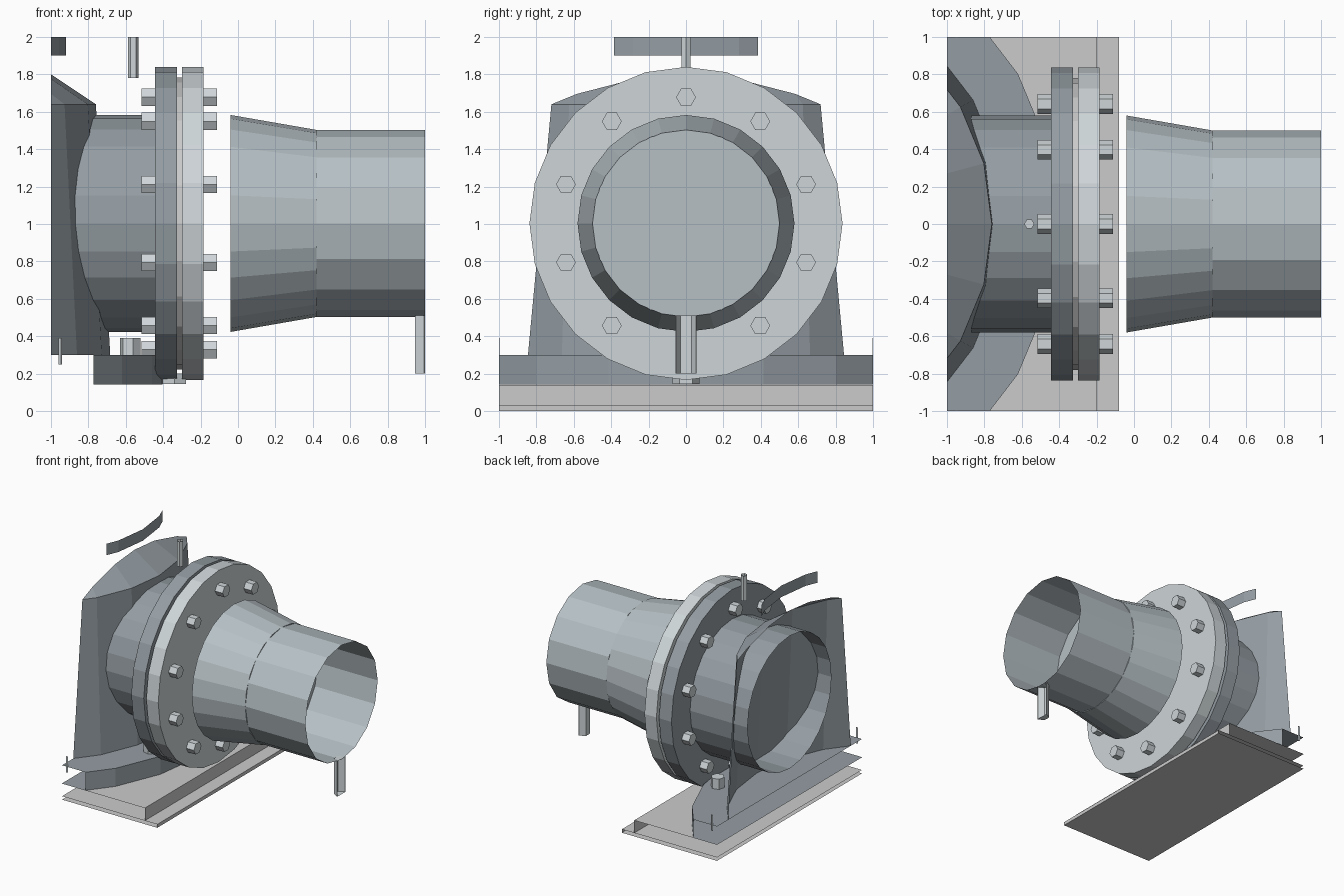
import bpy, bmesh, math
from mathutils import Vector

if "Cube" in bpy.data.objects:
    bpy.data.objects.remove(bpy.data.objects["Cube"])

SLATE = (0.30, 0.34, 0.37, 1)
PIPE = (0.47, 0.53, 0.56, 1)
LIGHT = (0.62, 0.67, 0.69, 1)
STONE = (0.66, 0.64, 0.64, 1)
VX = -2.01   # vessel axis, outside the cropped block
AZ = 1.003   # nozzle axis height
mats = {}


def material(col):
    if col not in mats:
        mats[col] = bpy.data.materials.new("paint_%d" % len(mats))
        mats[col].diffuse_color = col
    return mats[col]


def finish(name, bm, col):
    """Crop to the 2 unit block, leaving cut edges open."""
    for co, no in (((1, 0, 0), (1, 0, 0)), ((-1, 0, 0), (-1, 0, 0)),
                   ((0, 1, 0), (0, 1, 0)), ((0, -1, 0), (0, -1, 0)),
                   ((0, 0, 2), (0, 0, 1))):
        bmesh.ops.bisect_plane(bm, geom=bm.verts[:] + bm.edges[:] + bm.faces[:], dist=1e-5,
                               plane_co=Vector(co), plane_no=Vector(no), clear_outer=True)
    me = bpy.data.meshes.new(name)
    bm.to_mesh(me)
    bm.free()
    me.materials.append(material(col))
    ob = bpy.data.objects.new(name, me)
    bpy.context.collection.objects.link(ob)


def revolve(name, profile, sides, col, axis="X", centre=(0, 0), rot=0.0):
    """Turn (radius, height) points round an axis parallel to X or Z."""
    bm = bmesh.new()
    rings = []
    for r, h in profile:
        ring = []
        for i in range(sides):
            a = rot + 2 * math.pi * i / sides
            u, v = centre[0] + r * math.cos(a), centre[1] + r * math.sin(a)
            ring.append(bm.verts.new((h, u, v) if axis == "X" else (u, v, h)))
        rings.append(ring)
    for lo, hi in zip(rings, rings[1:]):
        for i in range(sides):
            j = (i + 1) % sides
            bm.faces.new((lo[i], lo[j], hi[j], hi[i]))
    bmesh.ops.remove_doubles(bm, verts=bm.verts[:], dist=1e-5)
    bmesh.ops.recalc_face_normals(bm, faces=bm.faces[:])
    finish(name, bm, col)


def solid(r, a, b):
    return [(0, a), (r, a), (r, b), (0, b)]


def box(name, lo, hi, col):
    bm = bmesh.new()
    bmesh.ops.create_cube(bm, size=1)
    for v in bm.verts:
        v.co = [l + (c + 0.5) * (h - l) for c, l, h in zip(v.co, lo, hi)]
    finish(name, bm, col)


# Stepped foundation
box("base_plate", (-3, -2, 0), (-0.08, 2, 0.03), STONE)
box("base_slab", (-3, -2, 0.03), (-0.2, 2, 0.14), STONE)

# Vessel: foot ring, tapered shell with roof, lid rim
revolve("foot_ring", solid(1.605, 0.142, 0.30), 24, SLATE, "Z", (VX, 0))
revolve("vessel_shell", [(1.327, 0.30), (1.25, 1.64), (0.95, 1.84)], 24, SLATE, "Z", (VX, 0))
revolve("lid_rim", [(1.09, 1.90), (1.09, 2.1)], 24, SLATE, "Z", (VX, 0))

# Anchor bolts round the foot ring
for k, deg in enumerate((-45, -15, 15, 45)):
    a = math.radians(deg)
    revolve("anchor_bolt_%d" % k, solid(0.056, 0.25, 0.39), 6, LIGHT, "Z",
            (VX + 1.485 * math.cos(a), 1.485 * math.sin(a)), a)

# Nozzle stub and flange pair
C = (0, AZ)
revolve("nozzle_stub", [(0.58, -1.2), (0.58, -0.44)], 24, SLATE, "X", C)
revolve("rear_flange", solid(0.837, -0.445, -0.325), 24, SLATE, "X", C)
revolve("gasket", solid(0.78, -0.325, -0.30), 24, STONE, "X", C)
revolve("front_flange", solid(0.837, -0.30, -0.185), 24, LIGHT, "X", C)

# Flange bolts
for k in range(10):
    a = math.radians(36 * k)
    revolve("flange_bolt_%d" % k, solid(0.053, -0.515, -0.112), 6, LIGHT, "X",
            (0.675 * math.sin(a), AZ + 0.675 * math.cos(a)))

# Reducer and outlet pipe
revolve("reducer", [(0, -0.04), (0.58, -0.04), (0.50, 0.42), (0, 0.42)], 24, PIPE, "X", C)
revolve("outlet_pipe", [(0, 0.421), (0.50, 0.421), (0.50, 1.3)], 16, PIPE, "X", C)

# Small hexagonal fittings
revolve("pipe_drain", solid(0.057, 0.20, 0.51), 6, LIGHT, "Z", (0.995, 0), math.pi / 2)
revolve("flange_drain", solid(0.072, 0.145, 0.20), 6, LIGHT, "Z", (-0.34, 0), math.pi / 2)
revolve("gauge_rod", solid(0.027, 1.78, 2.1), 6, LIGHT, "Z", (-0.56, 0))

for m in bpy.data.materials:
    if m.users and not m.is_grease_pencil:
        m.use_nodes = True
        m.node_tree.nodes["Principled BSDF"].inputs["Base Color"].default_value = m.diffuse_color
